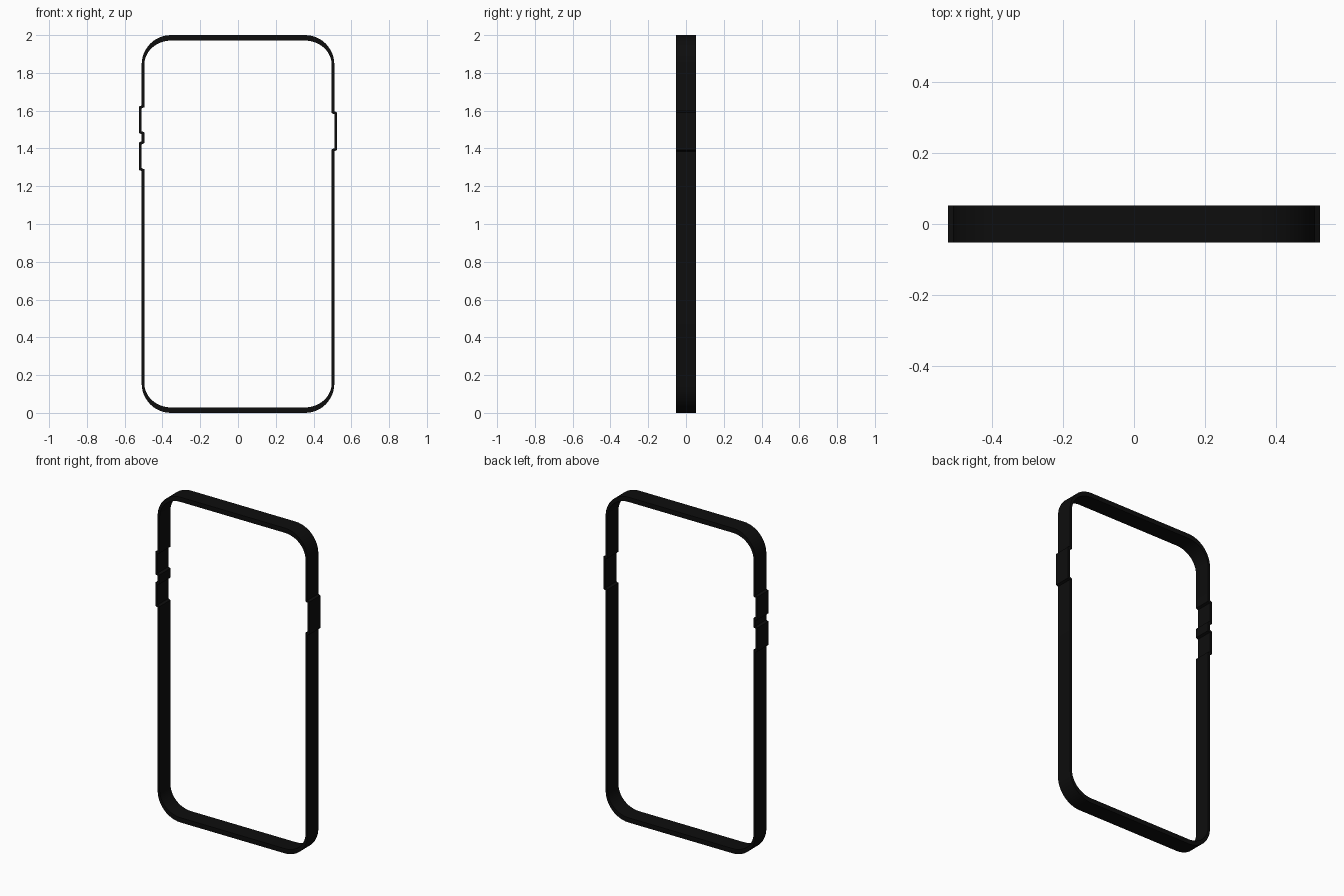
import bpy, bmesh
from math import sin, cos, pi, radians

if "Cube" in bpy.data.objects:
    bpy.data.objects.remove(bpy.data.objects["Cube"])

DEPTH = 0.105          # front-to-back size
BUMP = 0.014           # how far the button covers step outward
RIGHT_BUTTONS = [(1.385, 1.597)]
LEFT_BUTTONS = [(1.475, 1.628), (1.28, 1.438)]


def side_steps(x, buttons, inset):
    """Points going up one side, stepping outward at each button."""
    out = x + BUMP * (1 if x > 0 else -1)
    pts = []
    for lo, hi in sorted(buttons):
        lo, hi = lo + inset, hi - inset
        pts += [(x, lo), (out, lo + 0.006), (out, hi - 0.006), (x, hi)]
    return pts


def outline(hw, z0, z1, rx, rz, inset, n=12):
    """Rounded rectangle with button steps, counter-clockwise."""
    def corner(cx, cz, start):
        return [(cx + rx * cos(start + pi / 2 * i / n),
                 cz + rz * sin(start + pi / 2 * i / n)) for i in range(n + 1)]
    pts = corner(hw - rx, z0 + rz, -pi / 2)
    pts += side_steps(hw, RIGHT_BUTTONS, inset)
    pts += corner(hw - rx, z1 - rz, 0)
    pts += corner(-hw + rx, z1 - rz, pi / 2)
    pts += side_steps(-hw, LEFT_BUTTONS, inset)[::-1]
    pts += corner(-hw + rx, z0 + rz, pi)
    return pts


# Thin bumper band: thicker at top and bottom, thin along the sides
outer = outline(0.510, 0.0, 2.0, 0.155, 0.155, 0.0)
inner = outline(0.496, 0.029, 1.971, 0.141, 0.128, 0.010)

bm = bmesh.new()
o = [bm.verts.new((x, -DEPTH / 2, z)) for x, z in outer]
i = [bm.verts.new((x, -DEPTH / 2, z)) for x, z in inner]
count = len(o)
faces = [bm.faces.new((o[k], o[(k + 1) % count], i[(k + 1) % count], i[k]))
         for k in range(count)]
ext = bmesh.ops.extrude_face_region(bm, geom=faces, use_keep_orig=True)
new_verts = [g for g in ext["geom"] if isinstance(g, bmesh.types.BMVert)]
bmesh.ops.translate(bm, verts=new_verts, vec=(0, DEPTH, 0))
bmesh.ops.recalc_face_normals(bm, faces=bm.faces)

mesh = bpy.data.meshes.new("bumper_frame")
bm.to_mesh(mesh)
bm.free()
frame = bpy.data.objects.new("bumper_frame", mesh)
bpy.context.collection.objects.link(frame)

# Black rubber
mat = bpy.data.materials.new("black_rubber")
mat.diffuse_color = (0.004, 0.004, 0.004, 1)
mat.use_nodes = True
mat.node_tree.nodes["Principled BSDF"].inputs["Base Color"].default_value = mat.diffuse_color
mesh.materials.append(mat)

bpy.context.view_layer.objects.active = frame
frame.select_set(True)
bpy.ops.object.shade_smooth_by_angle(angle=radians(30))
